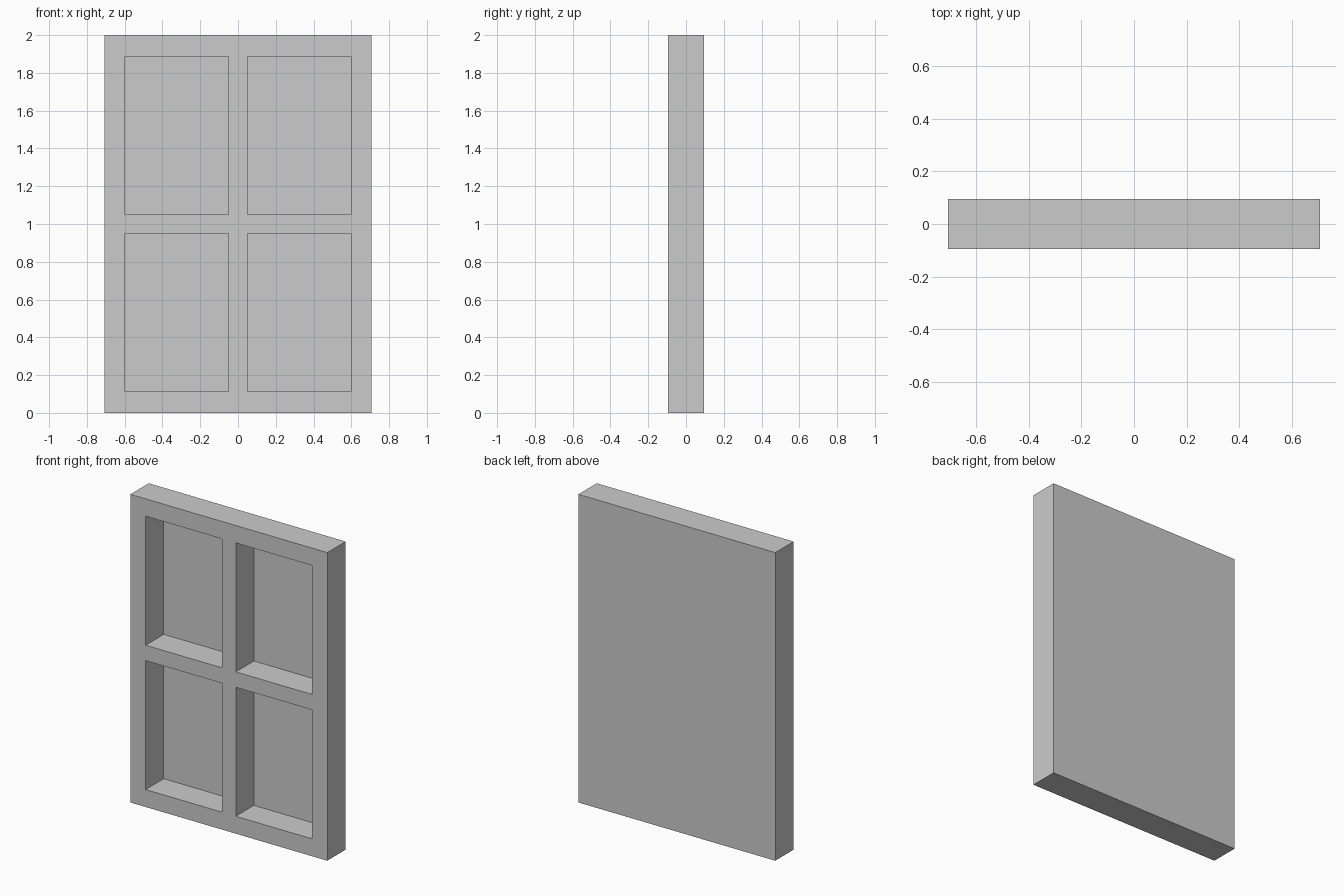
import bpy

if "Cube" in bpy.data.objects:
    bpy.data.objects.remove(bpy.data.objects["Cube"])

W, H, D = 1.414, 2.0, 0.188   # overall size
BACK = 0.003                  # thin backing left behind the pockets


def box(name, x0, x1, y0, y1, z0, z1):
    bpy.ops.mesh.primitive_cube_add(size=1, location=((x0 + x1) / 2, (y0 + y1) / 2, (z0 + z1) / 2))
    ob = bpy.context.object
    ob.name = name
    ob.scale = (x1 - x0, y1 - y0, z1 - z0)
    bpy.ops.object.transform_apply(location=True, rotation=False, scale=True)
    return ob


# Solid window slab
frame = box("window_frame", -W / 2, W / 2, -D / 2, D / 2, 0, H)

# Four pane pockets, open to the front
for side in (-1, 1):
    for row, (z0, z1) in enumerate(((0.113, 0.95), (1.05, 1.887))):
        x0, x1 = sorted((side * 0.05, side * 0.597))
        cutter = box("pane_cutter", x0, x1, -D, D / 2 - BACK, z0, z1)
        cutter.hide_render = True
        cutter.hide_set(True)
        cut = frame.modifiers.new("pane_pocket", 'BOOLEAN')
        cut.operation = 'DIFFERENCE'
        cut.solver = 'EXACT'
        cut.object = cutter
